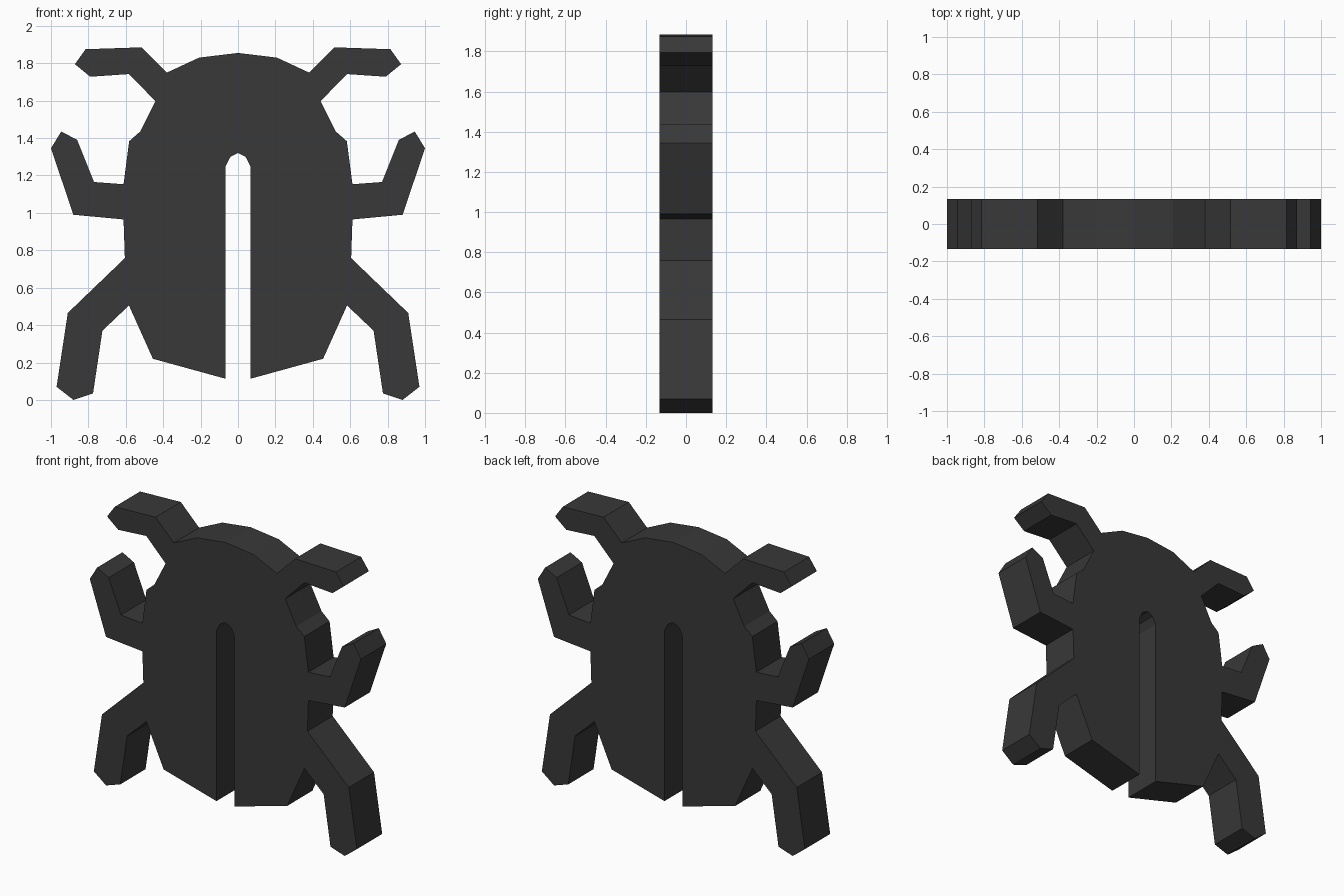
import bpy
import bmesh

if "Cube" in bpy.data.objects:
    bpy.data.objects.remove(bpy.data.objects["Cube"])

HALF_DEPTH = 0.133

# Right half of the outline (x, z), from the slot top round to the head top
slot = [(0, 1.32), (0.04, 1.3), (0.066, 1.25), (0.066, 0.113)]
lower_body = [(0.455, 0.22), (0.583, 0.505)]
back_leg = [(0.725, 0.37), (0.775, 0.035), (0.88, 0.0), (0.97, 0.07),
            (0.91, 0.465), (0.605, 0.758)]
middle_leg = [(0.612, 0.965), (0.88, 0.99), (1.0, 1.345), (0.945, 1.435),
              (0.86, 1.39), (0.77, 1.165), (0.612, 1.153)]
shoulder = [(0.582, 1.383), (0.523, 1.435), (0.441, 1.597)]
antenna = [(0.583, 1.742), (0.79, 1.728), (0.872, 1.795), (0.815, 1.875),
           (0.515, 1.885), (0.38, 1.75)]
head = [(0.208, 1.83), (0, 1.855)]

right = slot + lower_body + back_leg + middle_leg + shoulder + antenna + head
# Mirror to the left, skipping the two points on the centre line
outline = right + [(-x, z) for x, z in reversed(right[1:-1])]

# Extrude the closed outline into a flat-faced plate
bm = bmesh.new()
front = bm.faces.new([bm.verts.new((x, -HALF_DEPTH, z)) for x, z in outline])
result = bmesh.ops.extrude_face_region(bm, geom=[front], use_keep_orig=True)
back_verts = [g for g in result["geom"] if isinstance(g, bmesh.types.BMVert)]
bmesh.ops.translate(bm, verts=back_verts, vec=(0, 2 * HALF_DEPTH, 0))
bmesh.ops.recalc_face_normals(bm, faces=bm.faces)
mesh = bpy.data.meshes.new("beetle_plate")
bm.to_mesh(mesh)
bm.free()

plate = bpy.data.objects.new("beetle_plate", mesh)
bpy.context.collection.objects.link(plate)

# Dark grey surface
dark = bpy.data.materials.new("dark_grey")
dark.diffuse_color = (0.04, 0.04, 0.04, 1)
dark.use_nodes = True
dark.node_tree.nodes["Principled BSDF"].inputs["Base Color"].default_value = dark.diffuse_color
mesh.materials.append(dark)
